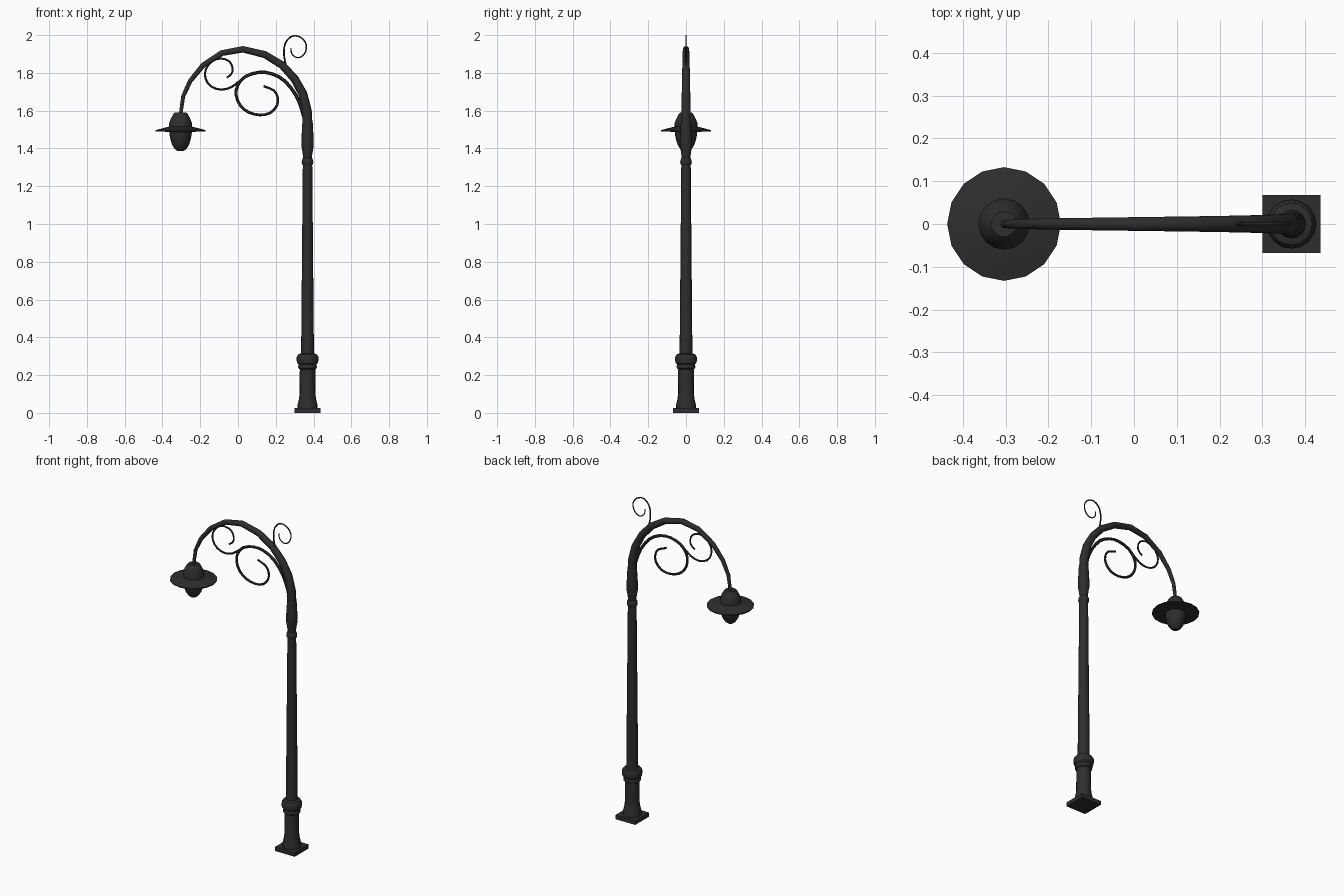
import bpy, bmesh, math
from mathutils import Vector

POST_X, LAMP_X = 0.368, -0.304
iron = bpy.data.materials.new("black_iron")
iron.diffuse_color = (0.027, 0.027, 0.027, 1)


def finish(name, bm, angle):
    bmesh.ops.recalc_face_normals(bm, faces=bm.faces)
    me = bpy.data.meshes.new(name)
    bm.to_mesh(me)
    bm.free()
    me.materials.append(iron)
    ob = bpy.data.objects.new(name, me)
    bpy.context.collection.objects.link(ob)
    bpy.ops.object.select_all(action='DESELECT')
    ob.select_set(True)
    bpy.context.view_layer.objects.active = ob
    bpy.ops.object.shade_smooth_by_angle(angle=math.radians(angle))
    return ob


def skin(name, rings, angle=30):
    """Bridge consecutive rings and cap both ends."""
    bm = bmesh.new()
    vs = [[bm.verts.new(p) for p in r] for r in rings]
    n = len(vs[0])
    for a, b in zip(vs, vs[1:]):
        for i in range(n):
            j = (i + 1) % n
            bm.faces.new((a[i], a[j], b[j], b[i]))
    bm.faces.new(vs[0])
    bm.faces.new(vs[-1])
    return finish(name, bm, angle)


def lathe(name, x, profile, n=16, angle=30):
    rings = [[(x + r * math.cos(2 * math.pi * i / n), r * math.sin(2 * math.pi * i / n), z)
              for i in range(n)] for r, z in profile]
    return skin(name, rings, angle)


def smooth_path(pts, steps):
    """Catmull-Rom through the given x, z points."""
    p = [Vector(q) for q in pts]
    p = [2 * p[0] - p[1]] + p + [2 * p[-1] - p[-2]]
    out = []
    for a, b, c, d in zip(p, p[1:], p[2:], p[3:]):
        for k in range(steps):
            t = k / steps
            out.append(0.5 * (2 * b + (c - a) * t + (2 * a - 5 * b + 4 * c - d) * t * t
                              + (3 * b - a - 3 * c + d) * t ** 3))
    return out + [p[-2]]


def sweep(name, pts, r0, r1, n=8, steps=2):
    """Tapered tube along a path in the xz plane."""
    path = smooth_path(pts, steps)
    rings = []
    for i, c in enumerate(path):
        t = (path[min(i + 1, len(path) - 1)] - path[max(i - 1, 0)]).normalized()
        r = r0 + (r1 - r0) * i / (len(path) - 1)
        ring = []
        for k in range(n):
            a = 2 * math.pi * k / n
            u, v = r * math.cos(a), r * math.sin(a)
            ring.append((c.x - t.y * u, v, c.y + t.x * u))
        rings.append(ring)
    return skin(name, rings, 40)


# Square foot plate
bm = bmesh.new()
bmesh.ops.create_cube(bm, size=1)
for v in bm.verts:
    v.co = (POST_X + v.co.x * 0.136, v.co.y * 0.136, (v.co.z + 0.5) * 0.025)
finish("foot_plate", bm, 30)

# Pedestal with collar, shaft, neck
lathe("pedestal", POST_X, [
    (0.054, 0.02), (0.052, 0.045), (0.045, 0.075), (0.042, 0.10), (0.041, 0.23),
    (0.048, 0.235), (0.050, 0.245), (0.046, 0.256), (0.055, 0.265), (0.058, 0.28),
    (0.057, 0.297), (0.049, 0.310), (0.034, 0.315)])
lathe("shaft", POST_X, [(0.034, 0.31), (0.025, 1.315)])
lathe("neck", POST_X, [
    (0.024, 1.31), (0.029, 1.318), (0.031, 1.328), (0.029, 1.34), (0.023, 1.35),
    (0.026, 1.375), (0.032, 1.41), (0.033, 1.44), (0.030, 1.49), (0.027, 1.55)])

# Arched arm, tapering towards the lamp
sweep("arched_arm", [
    (0.368, 1.50), (0.365, 1.60), (0.343, 1.69), (0.300, 1.768), (0.235, 1.84),
    (0.142, 1.897), (0.026, 1.925), (-0.085, 1.905), (-0.185, 1.84),
    (-0.253, 1.757), (-0.290, 1.677), (-0.304, 1.58)], 0.027, 0.009, n=10, steps=1)

# Scrollwork
sweep("large_scroll", [
    (0.358, 1.53), (0.340, 1.60), (0.308, 1.68), (0.248, 1.757), (0.180, 1.795),
    (0.110, 1.803), (0.038, 1.78), (-0.001, 1.735), (-0.010, 1.682), (0.012, 1.628),
    (0.055, 1.592), (0.116, 1.577), (0.170, 1.588), (0.206, 1.627), (0.210, 1.670),
    (0.190, 1.707), (0.135, 1.730)], 0.010, 0.006, n=6)
sweep("small_scroll", [
    (0.005, 1.755), (-0.035, 1.725), (-0.088, 1.711), (-0.142, 1.728), (-0.172, 1.770),
    (-0.170, 1.820), (-0.135, 1.863), (-0.088, 1.876), (-0.045, 1.860), (-0.028, 1.822),
    (-0.037, 1.792), (-0.060, 1.775)], 0.006, 0.005, n=6)
sweep("top_curl", [
    (0.262, 1.815), (0.248, 1.865), (0.243, 1.915), (0.252, 1.960), (0.278, 1.990),
    (0.309, 1.996), (0.342, 1.981), (0.362, 1.948), (0.357, 1.910), (0.332, 1.883),
    (0.303, 1.884), (0.283, 1.905), (0.281, 1.932)], 0.005, 0.003, n=6)

# Lamp: cap, thin brim, hanging bulb
lathe("lamp_cap", LAMP_X, [
    (0.030, 1.590), (0.038, 1.582), (0.050, 1.560), (0.060, 1.535), (0.060, 1.505)])
lathe("lamp_brim", LAMP_X, [(0.055, 1.517), (0.133, 1.497), (0.133, 1.491), (0.055, 1.487)])
lathe("lamp_bulb", LAMP_X, [
    (0.060, 1.505), (0.059, 1.475), (0.053, 1.445), (0.044, 1.418),
    (0.030, 1.397), (0.016, 1.386)])
